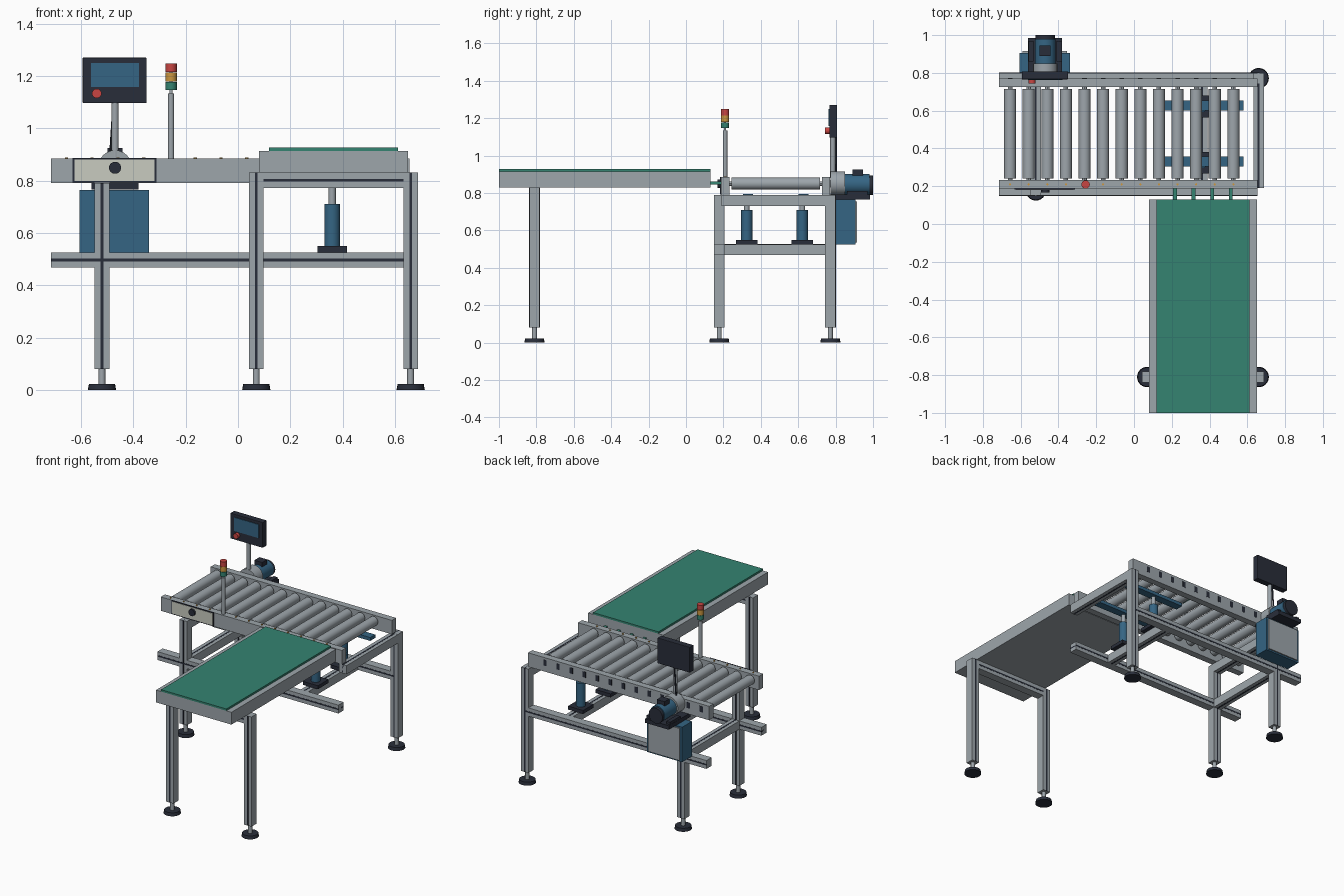
import bpy, math
from mathutils import Vector

if "Cube" in bpy.data.objects:
    bpy.data.objects.remove(bpy.data.objects["Cube"])


def mat(name, rgb):
    m = bpy.data.materials.new(name)
    m.diffuse_color = (*rgb, 1)
    m.use_nodes = True
    m.node_tree.nodes["Principled BSDF"].inputs["Base Color"].default_value = m.diffuse_color
    return m


STEEL = mat("steel_grey", (0.34, 0.38, 0.41))
DARK = mat("dark_navy", (0.022, 0.027, 0.042))
BLUE = mat("machine_blue", (0.035, 0.13, 0.23))
GREEN = mat("belt_green", (0.035, 0.23, 0.165))
WHITE = mat("off_white", (0.58, 0.60, 0.53))
RED = mat("signal_red", (0.58, 0.06, 0.055))
AMBER = mat("signal_amber", (0.61, 0.31, 0.05))


def box(name, x, y, z, m, bevel=0):
    """Box from (min, max) ranges on each axis."""
    bpy.ops.mesh.primitive_cube_add(size=1, location=[(a + b) / 2 for a, b in (x, y, z)])
    o = bpy.context.object
    o.name = name
    o.scale = [b - a for a, b in (x, y, z)]
    bpy.ops.object.transform_apply(location=False, rotation=False, scale=True)
    o.data.materials.append(m)
    if bevel:
        b = o.modifiers.new("edge", "BEVEL")
        b.width, b.segments = bevel, 2
    return o


def rod(name, p, q, r, m, r2=None, n=24):
    """Cylinder or cone between two points."""
    p, q = Vector(p), Vector(q)
    bpy.ops.mesh.primitive_cone_add(vertices=n, radius1=r, radius2=r if r2 is None else r2,
                                    depth=(q - p).length, location=(p + q) / 2)
    o = bpy.context.object
    o.name = name
    o.rotation_euler = (q - p).to_track_quat("Z", "Y").to_euler()
    o.data.materials.append(m)
    bpy.ops.object.shade_smooth_by_angle()
    return o


def profile(name, x, y, z, axis):
    """Framing bar with a dark slot strip along two opposite faces."""
    box(name, x, y, z, STEEL)
    s, t = 0.005, 0.001
    cx, cy, cz = [(a + b) / 2 for a, b in (x, y, z)]
    if axis == "z":
        strip = ((cx - s, cx + s), (y[0] - t, y[1] + t), z)
    elif axis == "x":
        strip = (x, (y[0] - t, y[1] + t), (cz - s, cz + s))
    else:
        strip = ((cx - s, cx + s), y, (z[0] - t, z[1] + t))
    box(name + "_slot", *strip, DARK)


def around(c, h=0.028):
    return (c - h, c + h)


# Legs with levelling feet
for x, y, top in [(0.07, -0.81, 0.83), (0.66, -0.81, 0.83), (-0.52, 0.178, 0.79),
                  (-0.52, 0.772, 0.79), (0.66, 0.772, 0.79)]:
    profile("leg", around(x), around(y), (0.08, top), "z")
    rod("foot_stem", (x, y, 0.015), (x, y, 0.085), 0.013, STEEL)
    rod("foot_pad", (x, y, 0), (x, y, 0.022), 0.054, DARK, 0.05)

# Lower frame rails and cross beams
for y in (0.178, 0.772):
    profile("lower_rail", (-0.715, 0.655), around(y), (0.468, 0.525), "x")
for x in (-0.52, 0.36):
    profile("lower_cross_beam", around(x), (0.206, 0.744), (0.468, 0.525), "y")
for x in (-0.52, 0.66):
    profile("upper_cross_beam", around(x), (0.19, 0.744), (0.73, 0.789), "y")
profile("belt_cross_beam", (0.098, 0.632), around(-0.81), (0.772, 0.83), "x")

# Roller bed side rails
box("front_side_rail", (-0.715, 0.655), (0.187, 0.232), (0.79, 0.885), STEEL)
box("back_side_rail", (-0.715, 0.655), (0.726, 0.771), (0.79, 0.885), STEEL)

# Rollers with shafts, end plates and studs
for i in range(13):
    x = -0.656 + i * 0.0985
    rod("roller", (x, 0.242, 0.85), (x, 0.716, 0.85), 0.032, STEEL, n=32)
    rod("roller_shaft", (x, 0.225, 0.85), (x, 0.733, 0.85), 0.012, STEEL, n=12)
    box("shaft_plate", around(x, 0.012), (0.770, 0.772), around(0.85, 0.02), DARK)
    rod("rail_stud", (x, 0.21, 0.88), (x, 0.21, 0.889), 0.006, AMBER, n=8)

# Lift cylinders and lift bars
for y in (0.325, 0.622):
    box("lift_base", around(0.36, 0.057), around(y, 0.057), (0.525, 0.549), DARK)
    rod("lift_cylinder", (0.36, y, 0.549), (0.36, y, 0.71), 0.03, BLUE)
    rod("lift_rod", (0.36, y, 0.71), (0.36, y, 0.775), 0.014, STEEL)
    box("lift_bar", (0.15, 0.58), around(y + 0.006, 0.027), (0.772, 0.795), BLUE)

# Belt conveyor bed, belt and transfer fingers
box("belt_bed", (0.08, 0.65), (-1.0, 0.13), (0.83, 0.914), STEEL)
box("belt", (0.118, 0.612), (-1.0, 0.13), (0.914, 0.927), GREEN)
for i in range(4):
    x = 0.217 + i * 0.0985
    box("transfer_finger", around(x, 0.01), (0.12, 0.19), (0.844, 0.862), GREEN)

# Front control plate with knob
box("control_plate_border", (-0.632, -0.312), (0.183, 0.19), (0.792, 0.886), DARK)
box("control_plate", (-0.625, -0.319), (0.181, 0.185), (0.798, 0.88), WHITE)
rod("control_knob", (-0.47, 0.185, 0.849), (-0.47, 0.168, 0.849), 0.023, DARK)

# Signal tower
sx, sy = -0.256, 0.209
rod("signal_post", (sx, sy, 0.88), (sx, sy, 1.133), 0.012, STEEL)
for z0, z1, m in [(1.146, 1.177, GREEN), (1.179, 1.213, AMBER), (1.215, 1.248, RED)]:
    rod("signal_lamp", (sx, sy, z0), (sx, sy, z1), 0.022, m)
rod("signal_core", (sx, sy, 1.12), (sx, sy, 1.24), 0.006, STEEL, n=12)

# Electrical cabinet
box("cabinet", (-0.605, -0.34), (0.801, 0.906), (0.525, 0.764), BLUE)
box("cabinet_door", (-0.59, -0.355), (0.906, 0.915), (0.535, 0.755), STEEL)

# Drive motor
mx, mz = -0.47, 0.852
box("motor_mount", (-0.56, -0.38), (0.75, 0.985), (0.765, 0.792), DARK)
rod("gearbox", (mx, 0.772, mz), (mx, 0.85, mz), 0.064, STEEL)
rod("motor_body", (mx, 0.845, mz - 0.005), (mx, 0.98, mz - 0.005), 0.055, BLUE)
rod("motor_cap", (mx, 0.98, mz - 0.01), (mx, 1.0, mz - 0.01), 0.052, DARK)
box("terminal_box", around(mx, 0.029), (0.89, 0.945), (0.885, 0.925), DARK)
for x in (-0.545, -0.395):
    box("motor_foot", around(x, 0.014), (0.86, 0.97), (0.79, 0.81), DARK)

# Operator panel on a post
rod("panel_post", (mx, 0.785, 0.88), (mx, 0.785, 1.11), 0.014, STEEL)
rod("panel_cable", (-0.487, 0.802, 0.91), (-0.474, 0.802, 1.11), 0.005, DARK, n=10)
box("panel_case", (-0.594, -0.349), (0.766, 0.808), (1.096, 1.27), DARK, 0.003)
box("panel_screen", (-0.562, -0.378), (0.762, 0.768), (1.157, 1.25), BLUE)
rod("stop_button", (-0.54, 0.768, 1.133), (-0.54, 0.744, 1.133), 0.018, RED)
